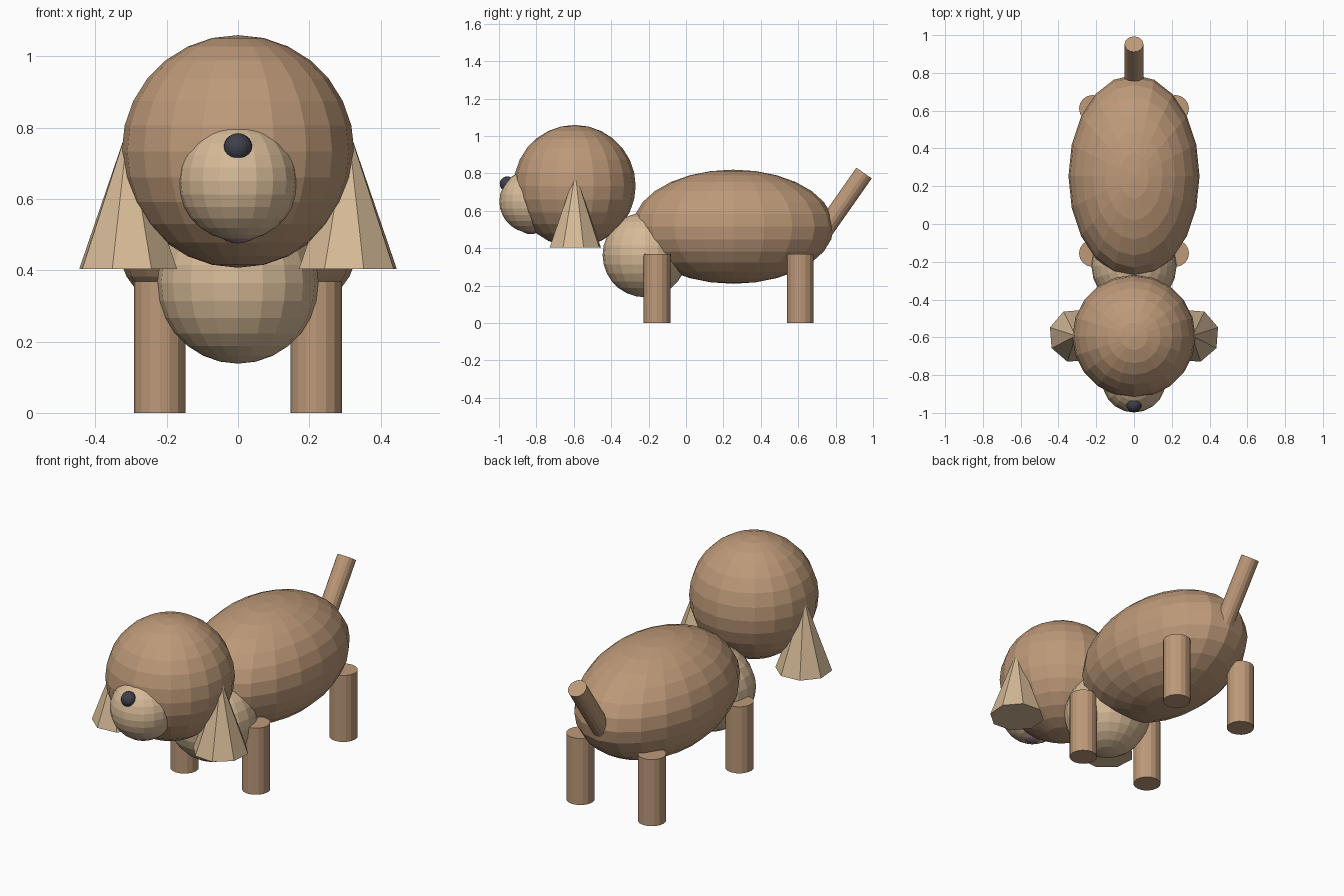
import bpy
from math import radians, sin, cos

if "Cube" in bpy.data.objects:
    bpy.data.objects.remove(bpy.data.objects["Cube"])


def material(name, rgb):
    m = bpy.data.materials.new(name)
    m.diffuse_color = (*rgb, 1)
    m.use_nodes = True
    m.node_tree.nodes["Principled BSDF"].inputs["Base Color"].default_value = m.diffuse_color
    return m


brown = material("brown", (0.51, 0.32, 0.19))
tan = material("tan", (0.67, 0.49, 0.31))
dark = material("dark", (0.05, 0.05, 0.07))
pink = material("mauve", (0.36, 0.22, 0.26))


def finish(name, mat):
    ob = bpy.context.object
    ob.name = ob.data.name = name
    ob.data.materials.append(mat)
    return ob


def ball(name, loc, radii, mat, seg=20, rings=14):
    bpy.ops.mesh.primitive_uv_sphere_add(segments=seg, ring_count=rings, radius=1, location=loc)
    ob = finish(name, mat)
    ob.scale = radii
    return ob


def rod(name, loc, r, height, mat, rot=(0, 0, 0)):
    bpy.ops.mesh.primitive_cylinder_add(vertices=16, radius=r, depth=height, location=loc, rotation=rot)
    return finish(name, mat)


# Body and chest
ball("body", (0, 0.253, 0.515), (0.347, 0.537, 0.305), brown)
ball("chest", (0, -0.22, 0.364), (0.226,) * 3, tan)

# Head, muzzle, nose and mouth
ball("head", (0, -0.595, 0.733), (0.326,) * 3, brown)
ball("muzzle", (0, -0.83, 0.65), (0.168,) * 3, tan)
ball("nose", (0, -0.956, 0.744), (0.04,) * 3, dark)
ball("mouth", (0, -0.83, 0.555), (0.08,) * 3, pink)

# Ears and legs, mirrored left and right
for side, s in (("right", 1), ("left", -1)):
    bpy.ops.mesh.primitive_cone_add(vertices=8, radius1=0.144, radius2=0, depth=0.4,
                                    location=(s * 0.308, -0.592, 0.604),
                                    rotation=(0, 0, s * radians(18)))
    finish(side + "_ear", tan)
    for end, y in (("front", -0.155), ("back", 0.611)):
        rod(f"{end}_{side}_leg", (s * 0.219, y, 0.1845), 0.072, 0.369, brown)

# Tail, leaning backwards from the rump
a, length = radians(35), 0.4
tip_y, tip_z = 0.952, 0.802
rod("tail", (0, tip_y - sin(a) * length / 2, tip_z - cos(a) * length / 2),
    0.05, length, brown, (-a, 0, 0))
